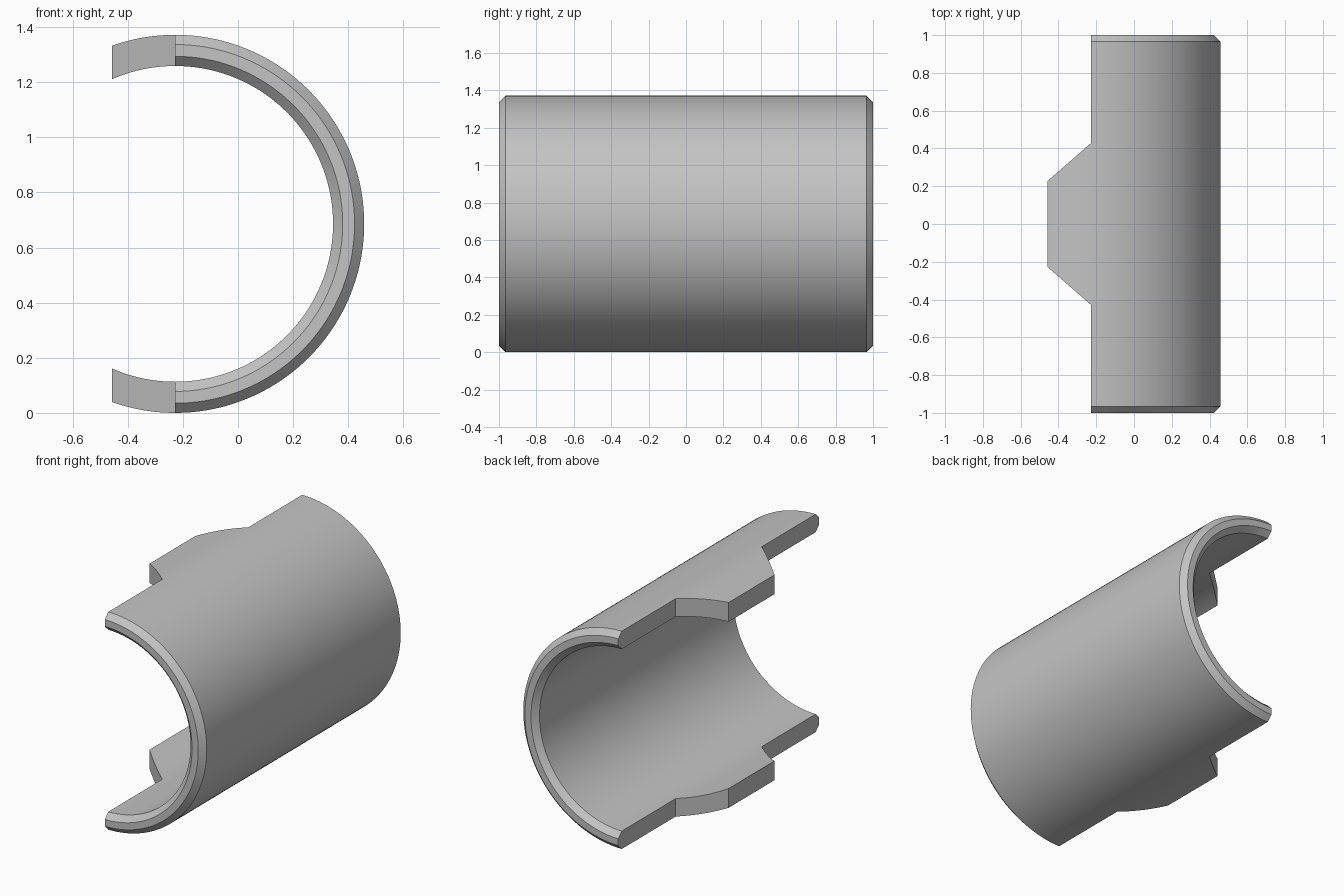
import bpy
import bmesh
import math

cube = bpy.data.objects.get("Cube")
if cube:
    bpy.data.objects.remove(cube, do_unlink=True)

OUTER, INNER = 0.686, 0.573      # shell radii
CHAMFER = 0.035                  # bevel on both end rims
AXIS_X, AXIS_Z = -0.228, OUTER   # centre line of the shell
TAB_REACH = 0.229                # how far the tabs extend past the half circle
TAB_ROOT, TAB_TIP = 0.428, 0.228 # half widths of the tabs
ARC_STEPS, TAB_STEPS = 72, 12

steel = bpy.data.materials.new("grey steel")
steel.use_nodes = True
steel.diffuse_color = (0.55, 0.55, 0.55, 1)
steel.node_tree.nodes["Principled BSDF"].inputs["Base Color"].default_value = (0.55, 0.55, 0.55, 1)

bm = bmesh.new()


def bridge(a, b):
    """Join two closed rings of vertices with quads."""
    for i in range(len(a)):
        j = (i + 1) % len(a)
        bm.faces.new((a[i], a[j], b[j], b[i]))


# Wall section (radius, y): outer side front to back, then inner side back to front
ys = [-1 + CHAMFER, -TAB_ROOT, TAB_ROOT, 1 - CHAMFER]
section = [(OUTER, y) for y in ys]
section += [(OUTER - CHAMFER, 1), (INNER + CHAMFER, 1)]
section += [(INNER, y) for y in reversed(ys)]
section += [(INNER + CHAMFER, -1), (OUTER - CHAMFER, -1)]

# Half-round shell
rings = []
for k in range(ARC_STEPS + 1):
    a = math.pi * (k / ARC_STEPS - 0.5)
    rings.append([bm.verts.new((AXIS_X + r * math.cos(a), y, AXIS_Z + r * math.sin(a)))
                  for r, y in section])
for a, b in zip(rings, rings[1:]):
    bridge(a, b)

# Cut faces and tapered tabs on the lower and upper edges
for ring, side in ((rings[0], -1), (rings[-1], 1)):
    bm.faces.new([ring[i] for i in (0, 1, 8, 9, 10, 11)])
    bm.faces.new([ring[i] for i in (2, 3, 4, 5, 6, 7)])
    previous = [ring[i] for i in (1, 2, 7, 8)]
    for k in range(1, TAB_STEPS + 1):
        t = k / TAB_STEPS
        dx = TAB_REACH * t
        w = TAB_ROOT + (TAB_TIP - TAB_ROOT) * t
        loop = [bm.verts.new((AXIS_X - dx, y, AXIS_Z + side * math.sqrt(r * r - dx * dx)))
                for r, y in ((OUTER, -w), (OUTER, w), (INNER, w), (INNER, -w))]
        bridge(previous, loop)
        previous = loop
    bm.faces.new(previous)

bmesh.ops.recalc_face_normals(bm, faces=bm.faces)
mesh = bpy.data.meshes.new("half_pipe_shell")
bm.to_mesh(mesh)
bm.free()
mesh.materials.append(steel)
shell = bpy.data.objects.new("half_pipe_shell", mesh)
bpy.context.collection.objects.link(shell)

# Smooth curves with crisp rims
bpy.ops.object.select_all(action="DESELECT")
shell.select_set(True)
bpy.context.view_layer.objects.active = shell
bpy.ops.object.shade_smooth_by_angle(angle=math.radians(30))
